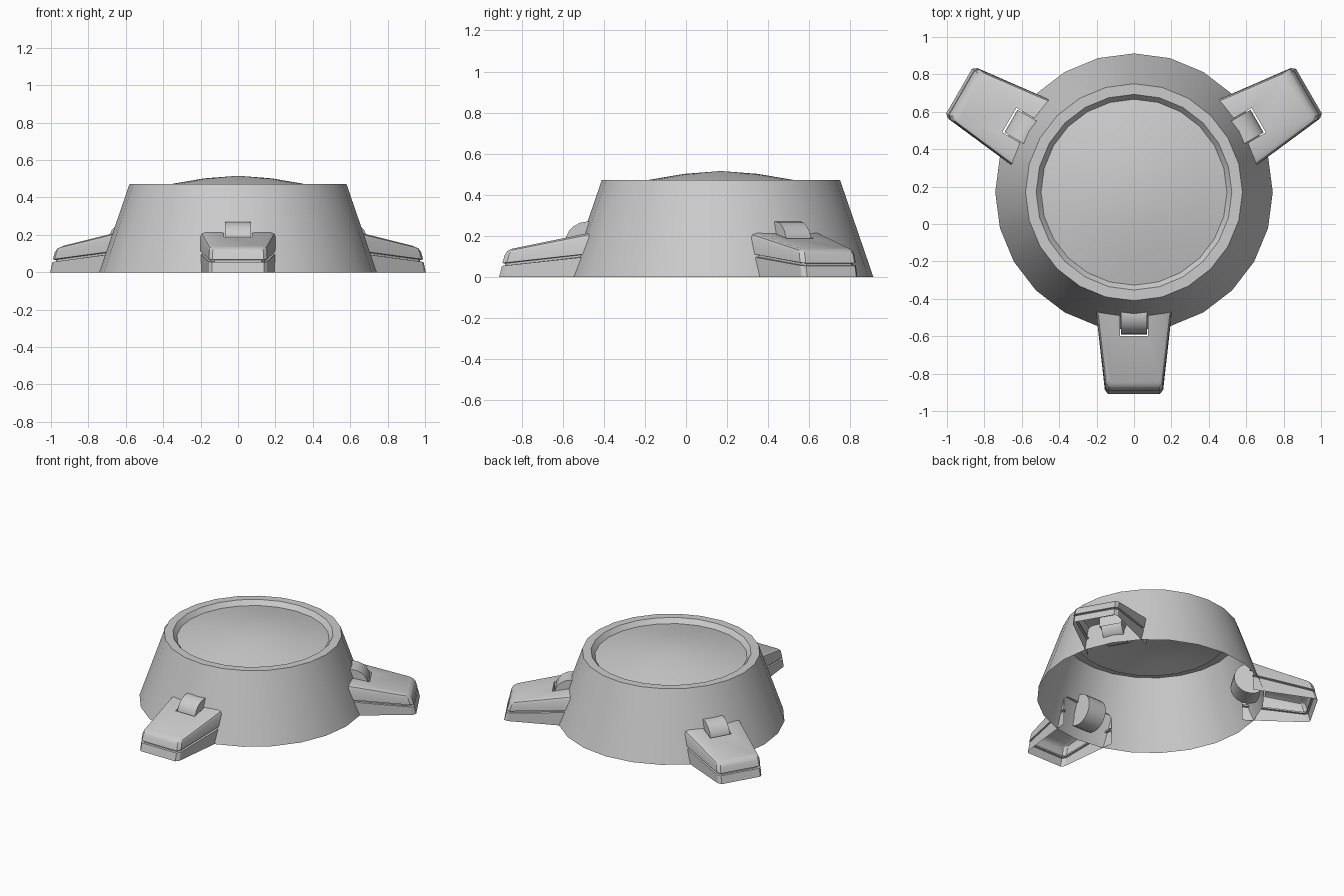
import bpy, bmesh, math
from mathutils import Matrix, Vector

if "Cube" in bpy.data.objects:
    bpy.data.objects.remove(bpy.data.objects["Cube"])

CY = 0.17  # centre of the round body in y


def finish(bm, name, angle=30):
    bmesh.ops.recalc_face_normals(bm, faces=bm.faces[:])
    me = bpy.data.meshes.new(name)
    bm.to_mesh(me)
    bm.free()
    ob = bpy.data.objects.new(name, me)
    bpy.context.collection.objects.link(ob)
    bpy.ops.object.select_all(action='DESELECT')
    bpy.context.view_layer.objects.active = ob
    ob.select_set(True)
    bpy.ops.object.shade_smooth_by_angle(angle=math.radians(angle))
    return ob


# Tapered body: open underneath, raised rim and shallow domed top
def body():
    profile = [(0.742, 0), (0.58, 0.472), (0.523, 0.472), (0.497, 0.44),
               (0.35, 0.473), (0.18, 0.502), (0, 0.516)]
    n = 24
    bm = bmesh.new()
    rings = []
    for r, z in profile[:-1]:
        rings.append([bm.verts.new((r * math.sin(2 * math.pi * i / n),
                                    CY + r * math.cos(2 * math.pi * i / n), z))
                      for i in range(n)])
    tip = bm.verts.new((0, CY, profile[-1][1]))
    for a, b in zip(rings, rings[1:]):
        for i in range(n):
            j = (i + 1) % n
            bm.faces.new((a[i], a[j], b[j], b[i]))
    for i in range(n):
        bm.faces.new((rings[-1][i], rings[-1][(i + 1) % n], tip))
    finish(bm, "tapered_body")


# Foot shell: stacked U-shaped levels with a groove, notch in the top
def foot(name, place):
    RB = 0.64
    # back half width, back z, front half width, front radius, front z
    levels = [(0.203, 0.0, 0.138, 1.08, 0.0),
              (0.203, 0.100, 0.138, 1.066, 0.054),
              (0.188, 0.102, 0.126, 1.052, 0.056),
              (0.188, 0.112, 0.126, 1.052, 0.066),
              (0.203, 0.114, 0.138, 1.064, 0.068),
              (0.201, 0.190, 0.136, 1.052, 0.108),
              (0.193, 0.206, 0.131, 1.040, 0.126),
              (0.172, 0.215, 0.120, 1.020, 0.137)]
    bm = bmesh.new()
    rows = []
    for wb, zb, wf, rf, zf in levels:
        rc = rf - 0.022
        zc = zf + (zb - zf) * 0.022 / (rf - RB)
        half = [(wb, RB, zb), (wf + 0.018, rc, zc), (wf, rf, zf)]
        pts = half + [(-w, r, z) for w, r, z in reversed(half)]
        rows.append([bm.verts.new((w, -r, z)) for w, r, z in pts])
    for a, b in zip(rows, rows[1:]):
        for i in range(5):
            bm.faces.new((a[i], a[i + 1], b[i + 1], b[i]))
    # notch for the hinge barrel
    zn = 0.215 + (0.137 - 0.215) * (0.77 - RB) / (1.02 - RB)
    notch = [(-0.076, RB, 0.215), (-0.076, 0.77, zn), (0.076, 0.77, zn), (0.076, RB, 0.215)]
    top = [bm.verts.new((x, -r, z)) for x, r, z in notch]
    low = [bm.verts.new((x, -r, 0.12)) for x, r, z in notch]
    bm.faces.new(rows[-1] + top)
    for i in range(3):
        bm.faces.new((top[i], top[i + 1], low[i + 1], low[i]))
    bm.transform(place)
    finish(bm, name)


# Hinge barrel lying across the foot
def barrel(name, place):
    bm = bmesh.new()
    bmesh.ops.create_cone(bm, cap_ends=True, segments=20, radius1=0.11, radius2=0.11,
                          depth=0.14,
                          matrix=Matrix.Translation((0, -0.65, 0.16)) @
                          Matrix.Rotation(math.pi / 2, 4, 'Y'))
    bm.transform(place)
    finish(bm, name)


body()
for label, deg in (("front", 0), ("back_right", 120), ("back_left", 240)):
    m = Matrix.Translation((0, CY, 0)) @ Matrix.Rotation(math.radians(deg), 4, 'Z')
    foot(label + "_foot", m)
    barrel(label + "_hinge_barrel", m)
